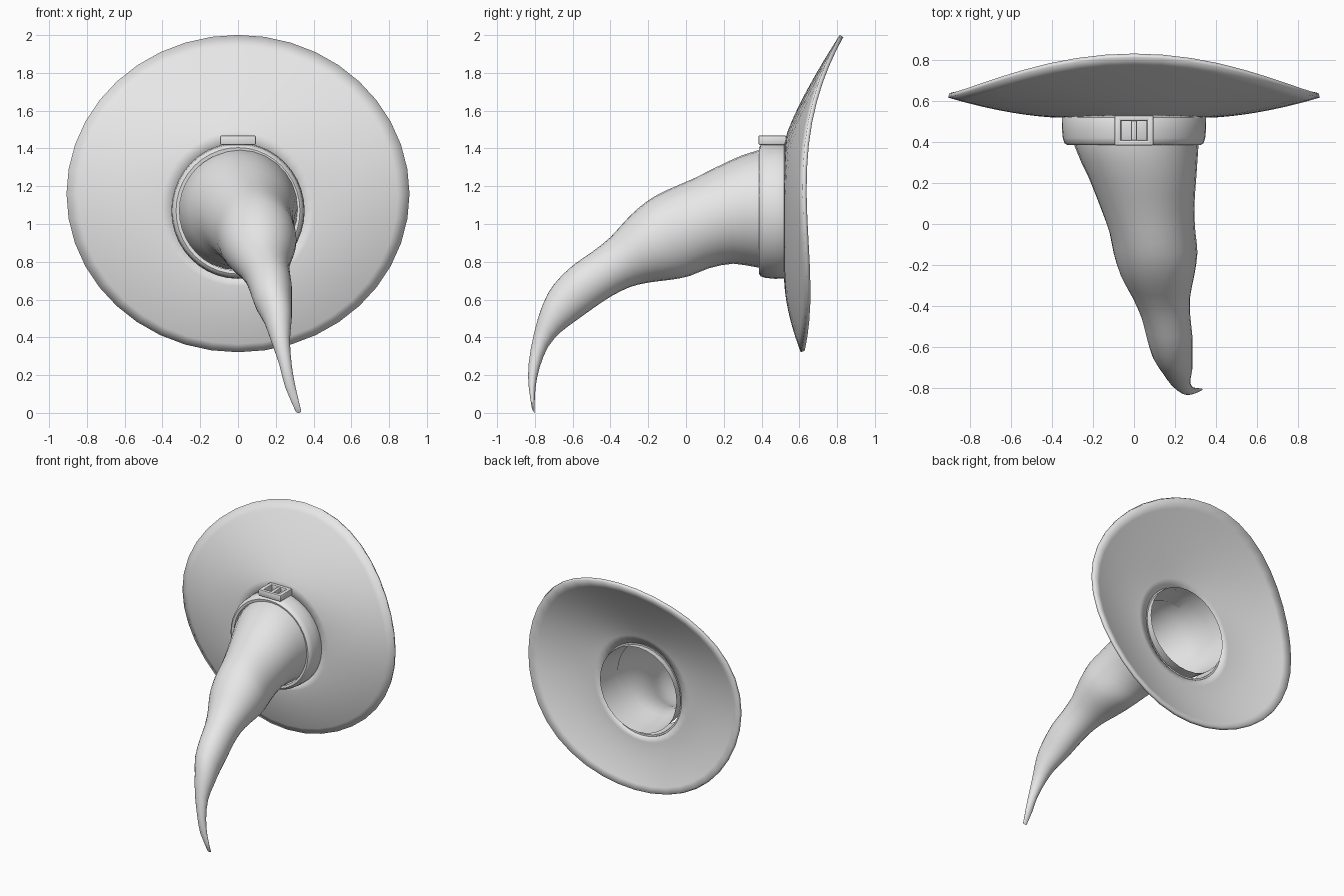
import bpy, bmesh, math
from mathutils import Vector

cube = bpy.data.objects.get("Cube")
if cube:
    bpy.data.objects.remove(cube)

GREY = (0.8, 0.8, 0.8, 1)
felt = bpy.data.materials.new("light_grey")
felt.use_nodes = True
felt.diffuse_color = GREY
felt.node_tree.nodes["Principled BSDF"].inputs["Base Color"].default_value = GREY


def finish(name, bm, angle=40):
    """Turn a bmesh into a smooth-shaded object."""
    bmesh.ops.recalc_face_normals(bm, faces=bm.faces)
    mesh = bpy.data.meshes.new(name)
    bm.to_mesh(mesh)
    bm.free()
    mesh.materials.append(felt)
    obj = bpy.data.objects.new(name, mesh)
    bpy.context.collection.objects.link(obj)
    bpy.ops.object.select_all(action='DESELECT')
    obj.select_set(True)
    bpy.context.view_layer.objects.active = obj
    bpy.ops.object.shade_smooth_by_angle(angle=math.radians(angle))
    return obj


def loft(name, rings, cap_end=False, loop=False):
    """Skin a list of closed point rings."""
    bm = bmesh.new()
    rows = [[bm.verts.new(p) for p in ring] for ring in rings]
    pairs = list(zip(rows, rows[1:]))
    if loop:
        pairs.append((rows[-1], rows[0]))
    for a, b in pairs:
        for i in range(len(a)):
            j = (i + 1) % len(a)
            bm.faces.new((a[i], a[j], b[j], b[i]))
    if cap_end:
        bm.faces.new(rows[-1])
    return finish(name, bm)


def angles(n):
    return [2 * math.pi * i / n for i in range(n)]


def spline(rows, steps):
    """Catmull-Rom interpolation of number rows."""
    pts = [Vector(r) for r in rows]
    pts = [pts[0]] + pts + [pts[-1]]
    out = []
    for a, b, c, d in zip(pts, pts[1:], pts[2:], pts[3:]):
        for k in range(steps):
            t = k / steps
            out.append(0.5 * (2 * b + (c - a) * t + (2 * a - 5 * b + 4 * c - d) * t * t
                              + (3 * b - a - 3 * c + d) * t ** 3))
    return out + [pts[-1]]


# Crooked cone: upper edge (y, z), lower edge (y, z), x range
stations = [
    (.58, 1.41, .58, .755, -.325, .33),
    (.38, 1.39, .38, .77, -.29, .315),
    (.22, 1.33, .25, .79, -.225, .305),
    (.05, 1.245, .12, .765, -.165, .295),
    (-.1, 1.18, .02, .725, -.12, .30),
    (-.2, 1.125, -.08, .705, -.10, .31),
    (-.3, 1.04, -.2, .69, -.065, .295),
    (-.4, .93, -.3, .665, -.01, .275),
    (-.5, .85, -.4, .615, .035, .275),
    (-.6, .78, -.49, .555, .06, .285),
    (-.7, .68, -.58, .49, .09, .285),
    (-.76, .57, -.66, .43, .135, .285),
    (-.805, .42, -.73, .35, .175, .275),
    (-.833, .26, -.775, .24, .22, .285),
    (-.833, .14, -.797, .13, .25, .305),
    (-.815, .02, -.803, 0, .305, .335),
]
cone_rings = []
for ty, tz, by, bz, x0, x1 in spline(stations, 2):
    mid = Vector(((x0 + x1) / 2, (ty + by) / 2, (tz + bz) / 2))
    side = Vector(((x1 - x0) / 2, 0, 0))
    up = Vector((0, ty - by, tz - bz)) / 2
    cone_rings.append([mid + side * math.cos(a) + up * math.sin(a) for a in angles(28)])
loft("crooked_cone", cone_rings, cap_end=True)

# Wide brim, swept back most at the top
HOLE_Z, RIM_Z = 1.07, 1.16


def brim_point(a, t):
    c, s = math.cos(a), math.sin(a)
    rim_y = .628 - .01 * s + .1175 * s ** 2 + .113 * s ** 3 - .025 * s ** 4
    hole = Vector((.343 * c, 0, HOLE_Z + .355 * s))
    rim = Vector((.905 * c, 0, RIM_Z + .835 * s))
    p = hole.lerp(rim, t)
    p.y = .53 + (rim_y - .53) * t ** (1.7 - .45 * max(s, 0))
    return p


brim = loft("brim", [[brim_point(a, k / 9) for a in angles(40)] for k in range(10)])
solid = brim.modifiers.new("thickness", 'SOLIDIFY')
solid.thickness = .022
solid.offset = 0

# Belt band around the foot of the cone
belt_profile = [(.31, .39), (.328, .387), (.34, .395), (.348, .42), (.353, .47),
                (.352, .525), (.345, .54), (.332, .54)]
loft("belt", [[(r * math.cos(a), y, HOLE_Z + 1.02 * r * math.sin(a)) for a in angles(40)]
              for r, y in belt_profile], loop=True)


# Buckle: four rounded bars and a prong
def bar(name, centre, size):
    bm = bmesh.new()
    bmesh.ops.create_cube(bm, size=1)
    for v in bm.verts:
        v.co = Vector(centre) + Vector(s * c for s, c in zip(size, v.co))
    bmesh.ops.bevel(bm, geom=bm.edges[:], offset=min(size) * .3, segments=2,
                    profile=.5, affect='EDGES')
    finish(name, bm)


BUCKLE_Y, BUCKLE_Z = .457, 1.444
for sign, label in ((-1, "right"), (1, "left")):
    bar("buckle_" + label, (sign * .079, BUCKLE_Y, BUCKLE_Z), (.034, .146, .05))
for sign, label in ((-1, "front"), (1, "back")):
    bar("buckle_" + label, (0, BUCKLE_Y + sign * .06, BUCKLE_Z), (.19, .028, .05))
bar("buckle_prong", (0, BUCKLE_Y, BUCKLE_Z + .002), (.03, .13, .036))
